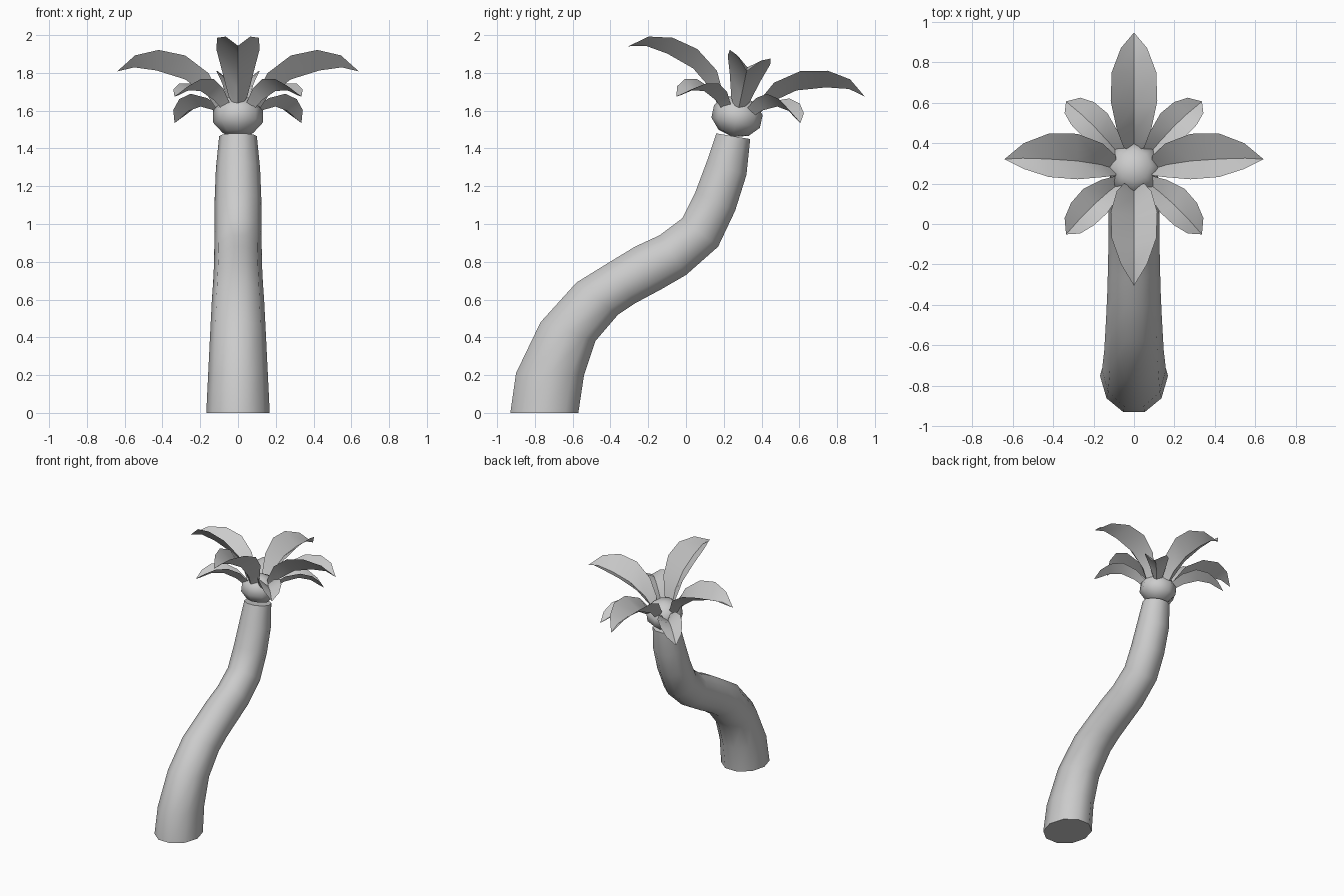
import bpy, bmesh, math
from mathutils import Matrix, Vector

if "Cube" in bpy.data.objects:
    bpy.data.objects.remove(bpy.data.objects["Cube"])


def finish(bm, name, angle=40):
    me = bpy.data.meshes.new(name)
    bm.to_mesh(me)
    bm.free()
    ob = bpy.data.objects.new(name, me)
    bpy.context.collection.objects.link(ob)
    bpy.context.view_layer.objects.active = ob
    ob.select_set(True)
    bpy.ops.object.shade_smooth_by_angle(angle=math.radians(angle))
    ob.select_set(False)
    return ob


# Trunk: ten-sided rings given as outer edge (y, z), inner edge (y, z), half width
RINGS = [
    (-.93, 0, -.57, 0, .168), (-.90, .21, -.54, .20, .158),
    (-.77, .48, -.48, .38, .147), (-.58, .69, -.36, .52, .138),
    (-.41, .795, -.27, .58, .132), (-.27, .88, -.13, .655, .128),
    (-.14, .94, 0, .73, .126), (-.02, 1.03, .17, .88, .125),
    (.05, 1.17, .26, 1.07, .124), (.11, 1.33, .32, 1.26, .117),
    (.16, 1.48, .34, 1.45, .10),
]
SIDES = 10
bm = bmesh.new()
loops = []
for y0, z0, y1, z1, w in RINGS:
    mid = Vector((0, (y0 + y1) / 2, (z0 + z1) / 2))
    depth = Vector((0, (y1 - y0) / 2, (z1 - z0) / 2)) / math.sin(math.radians(72))
    loops.append([bm.verts.new(mid + Vector((w * math.cos(a), 0, 0)) + depth * math.sin(a))
                  for a in (math.tau * i / SIDES for i in range(SIDES))])
for a, b in zip(loops, loops[1:]):
    for i in range(SIDES):
        j = (i + 1) % SIDES
        bm.faces.new((a[i], a[j], b[j], b[i]))
bm.faces.new(loops[0][::-1])
bm.faces.new(loops[-1])
finish(bm, "trunk", 50)

# Crown frame leans back with the top of the trunk
CROWN = Matrix.Translation((0, .27, 1.57)) @ Matrix.Rotation(math.radians(-12), 4, 'X')

# Faceted bulb under the leaves
bm = bmesh.new()
bmesh.ops.create_uvsphere(bm, u_segments=8, v_segments=5, radius=.138)
bm.transform(CROWN @ Matrix.Diagonal((1, 1, .8, 1)))
finish(bm, "crown_bulb", 40)

# Leaves: stations of edge (r, h), half width, midrib (r, h); then the tip
BIG = [(.09, .09, .05, .09, 0), (.155, .215, .085, .16, .11), (.28, .305, .115, .28, .20),
       (.42, .336, .11, .43, .248), (.545, .316, .065, .55, .265)]
SMALL = [(.09, .05, .03, .09, 0), (.17, .115, .06, .18, .06), (.27, .15, .085, .28, .095),
         (.36, .135, .08, .37, .085), (.43, .09, .055, .44, .05)]


def leaf(name, stations, tip, turn):
    bm = bmesh.new()
    rows = [[bm.verts.new(p) for p in ((re, w, he), (rm, 0, hm), (re, -w, he))]
            for re, he, w, rm, hm in stations]
    end = bm.verts.new((tip[0], 0, tip[1]))
    for a, b in zip(rows, rows[1:]):
        for i in (0, 1):
            bm.faces.new((a[i], a[i + 1], b[i + 1], b[i]))
    for i in (0, 1):
        bm.faces.new((rows[-1][i], rows[-1][i + 1], end))
    bm.transform(CROWN @ Matrix.Rotation(math.radians(turn), 4, 'Z'))
    finish(bm, name, 40)


for k in range(4):
    leaf(f"large_leaf_{k + 1}", BIG, (.64, .243), 90 * k)
    leaf(f"small_leaf_{k + 1}", SMALL, (.475, .035), 90 * k + 45)
